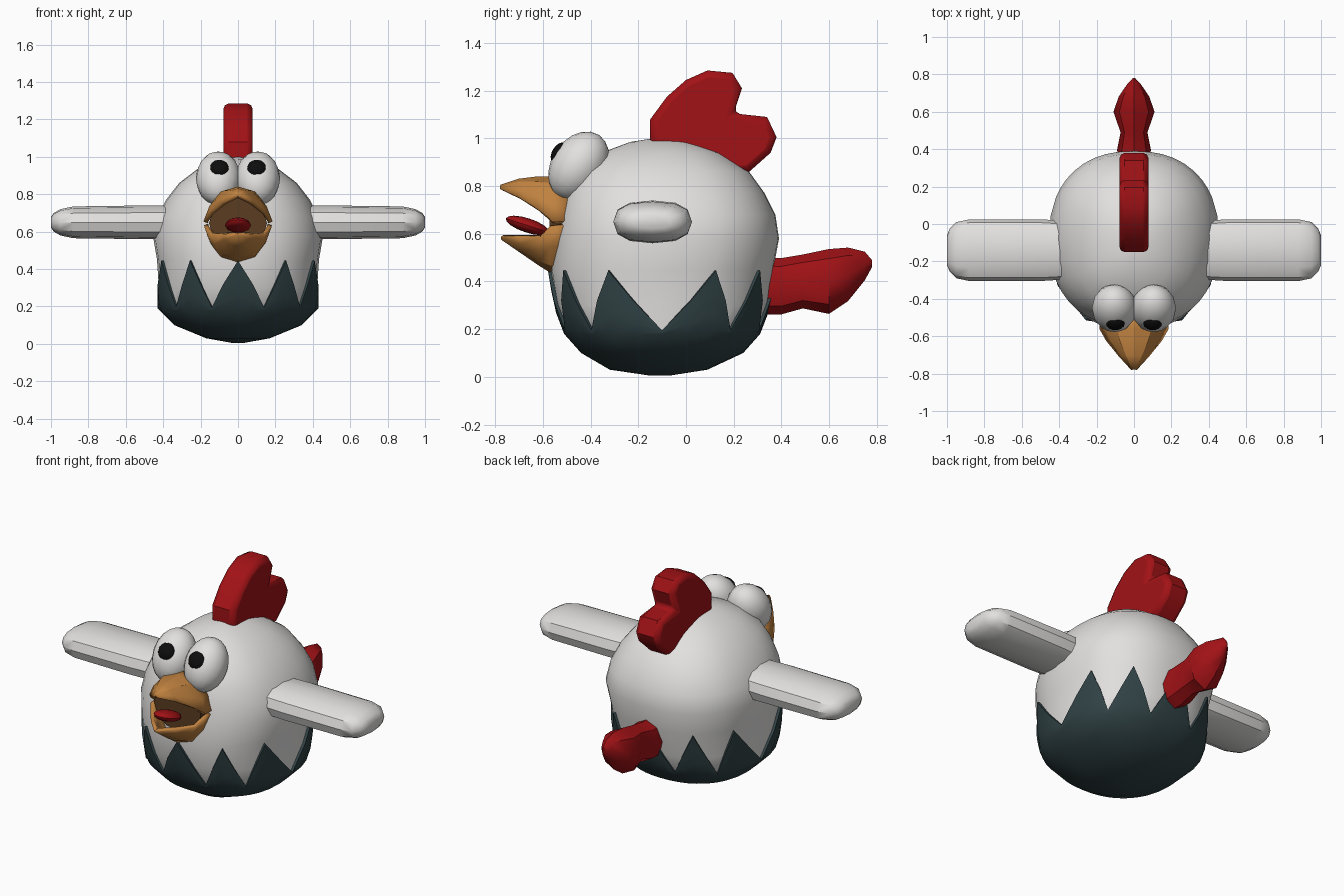
import bpy
import bmesh
from math import sin, cos, pi, radians, copysign
from mathutils import Vector, Matrix

default_cube = bpy.data.objects.get("Cube")
if default_cube:
    bpy.data.objects.remove(default_cube, do_unlink=True)


def make_material(name, red, green, blue):
    material = bpy.data.materials.new(name)
    material.use_nodes = True
    colour = (red, green, blue, 1)
    material.diffuse_color = colour
    material.node_tree.nodes["Principled BSDF"].inputs["Base Color"].default_value = colour
    return material


white = make_material("feather white", .76, .75, .74)
crimson = make_material("comb red", .36, .006, .008)
orange = make_material("beak orange", .52, .22, .05)
brown = make_material("mouth brown", .1, .045, .015)
slate = make_material("shell slate", .03, .055, .06)
black = make_material("pupil black", .004, .004, .004)


def finish(name, bm, material, angle=35):
    """Turn a bmesh into a named, coloured and shaded object."""
    bmesh.ops.recalc_face_normals(bm, faces=bm.faces)
    mesh = bpy.data.meshes.new(name)
    bm.to_mesh(mesh)
    bm.free()
    mesh.materials.append(material)
    obj = bpy.data.objects.new(name, mesh)
    bpy.context.collection.objects.link(obj)
    bpy.ops.object.select_all(action='DESELECT')
    obj.select_set(True)
    bpy.context.view_layer.objects.active = obj
    bpy.ops.object.shade_smooth_by_angle(angle=radians(angle))
    return obj


def loft(name, rings, material, closed=True, cap_start=True, cap_end=True, angle=35):
    """Skin a row of equal-length point rings."""
    bm = bmesh.new()
    rows = [[bm.verts.new(p) for p in ring] for ring in rings]
    count = len(rows[0])
    for low, high in zip(rows, rows[1:]):
        for i in range(count if closed else count - 1):
            j = (i + 1) % count
            bm.faces.new((low[i], low[j], high[j], high[i]))
    if closed and cap_start:
        bm.faces.new(rows[0])
    if closed and cap_end:
        bm.faces.new(rows[-1])
    return finish(name, bm, material, angle)


def ellipsoid(name, centre, radii, tilt, material, segments=16):
    bm = bmesh.new()
    matrix = (Matrix.Translation(centre) @ Matrix.Rotation(radians(tilt), 4, 'X')
              @ Matrix.Diagonal((*radii, 1)))
    bmesh.ops.create_uvsphere(bm, u_segments=segments, v_segments=segments // 2 + 2,
                              radius=1, matrix=matrix)
    return finish(name, bm, material)


def power(value, exponent):
    return copysign(abs(value) ** exponent, value)


# Body outline: height, centre y, half width, half depth
outline = [
    (.005, -.11, .03, .04), (.03, -.115, .17, .205), (.1, -.1, .34, .34),
    (.19, -.1, .43, .42), (.3, -.1, .437, .455), (.45, -.1, .447, .48),
    (.58, -.08, .455, .47), (.68, -.08, .43, .455), (.77, -.09, .385, .42),
    (.86, -.1, .315, .365), (.94, -.105, .21, .25), (.985, -.105, .1, .13),
    (1, -.11, .02, .03),
]

# Angles of the shell's points and notches, measured from the front
half = [0, 16, 32, 48, 65, 90, 115, 130, 147, 164, 180]
corners = half + [360 - a for a in half[-2:0:-1]]
columns = []
for i, start in enumerate(corners):
    end = corners[i + 1] if i + 1 < len(corners) else 360
    top, low = (.445, .195) if i % 2 == 0 else (.195, .445)
    columns += [(radians(start), top), (radians((start + end) / 2), (top + low) / 2)]


def body_point(angle, z, inset=0):
    """Point on the body surface at a given angle and height."""
    for a, b in zip(outline, outline[1:]):
        if z <= b[0]:
            break
    t = (z - a[0]) / (b[0] - a[0])
    cy, rx, ry = (a[k] + (b[k] - a[k]) * t for k in (1, 2, 3))
    return Vector(((rx - inset) * power(sin(angle), .87),
                   cy - (ry - inset) * power(cos(angle), .87), z))


body_rings = [[body_point(a, row[0], .014 if row[0] < .5 else 0) for a, _ in columns]
              for row in outline[2:]]
loft("body", body_rings, white)

# Jagged shell: bowl, then rows rising to the zigzag rim, then the rim's thickness
shell = [[body_point(a, row[0]) for a, _ in columns] for row in outline[:3]]
for t in (0, .33, .67, 1):
    shell.append([body_point(a, .18 + (rim - .18) * t) for a, rim in columns])
shell.append([body_point(a, rim, .02) for a, rim in columns])
loft("eggshell", shell, slate, cap_end=False)

# Eyes, pupils, nostrils and wings, mirrored
for side, label in ((1, "left"), (-1, "right")):
    ellipsoid(label + "_eye", (side * .105, -.45, .885), (.12, .115, .155), -33, white)
    ellipsoid(label + "_pupil", (side * .1, -.527, .937), (.052, .035, .052), -33, black)
    ellipsoid(label + "_nostril", (side * .065, -.605, .8), (.02, .03, .018), 0, orange, 8)
    wing = []
    for x, depth, height in ((.34, .155, .09), (.5, .165, .09), (.88, .165, .085),
                             (.95, .15, .07), (.985, .115, .05), (1, .08, .028)):
        wing.append([(side * x, -.14 + depth * power(cos(k * pi / 6), .8),
                      .65 + height * power(sin(k * pi / 6), .8)) for k in range(12)])
    loft(label + "_wing", wing, white)


# Open beak: each half is an arched sheet given thickness
arch = [(1, 0), (.82, .45), (.5, .85), (0, 1)]
arch += [(-x, h) for x, h in arch[-2::-1]]


def beak_half(name, sections):
    rings = [[(w * x, y, edge + (ridge - edge) * h) for x, h in arch]
             for y, w, edge, ridge in sections]
    obj = loft(name, rings, orange, closed=False, angle=30)
    solid = obj.modifiers.new("thickness", 'SOLIDIFY')
    solid.thickness = .022
    solid.offset = 0


beak_half("upper_beak", [(-.48, .17, .65, .83), (-.56, .175, .65, .83), (-.62, .14, .7, .83),
                         (-.7, .075, .75, .82), (-.775, .006, .785, .795)])
beak_half("lower_beak", [(-.5, .17, .64, .43), (-.57, .17, .63, .45), (-.61, .14, .59, .475),
                         (-.69, .08, .59, .53), (-.77, .006, .592, .585)])

# Dark back of the mouth, and the tongue
throat = [[(.155 * cos(k * pi / 6), y, .645 + .14 * sin(k * pi / 6)) for k in range(12)]
          for y in (-.5, -.572)]
loft("throat", throat, brown)
ellipsoid("tongue", (0, -.665, .635), (.07, .095, .03), -18, crimson, 12)

# Comb: extruded side profile with softened edges
profile = [(-.15, .95), (-.15, 1.08), (-.08, 1.175), (0, 1.245), (.09, 1.285), (.195, 1.275),
           (.235, 1.21), (.2, 1.105), (.34, 1.09), (.38, 1.005), (.355, .94), (.265, .86),
           (.1, .85)]
comb = loft("comb", [[(x, y, z) for y, z in profile] for x in (-.078, .078)], crimson)
bevel = comb.modifiers.new("soft edges", 'BEVEL')
bevel.width = .028
bevel.segments = 2
bevel.limit_method = 'ANGLE'
bevel.angle_limit = radians(60)

# Tail: pinched feather with a ridge along the top
tail = []
for y, z, width, height in ((.28, .38, .085, .12), (.4, .38, .09, .118), (.49, .4, .072, .113),
                            (.6, .4, .11, .136), (.68, .43, .082, .112),
                            (.75, .465, .035, .06), (.78, .475, .006, .015)):
    tail.append([(width * sin(k * pi / 4), y, z + height * cos(k * pi / 4)) for k in range(8)])
loft("tail", tail, crimson, angle=40)
